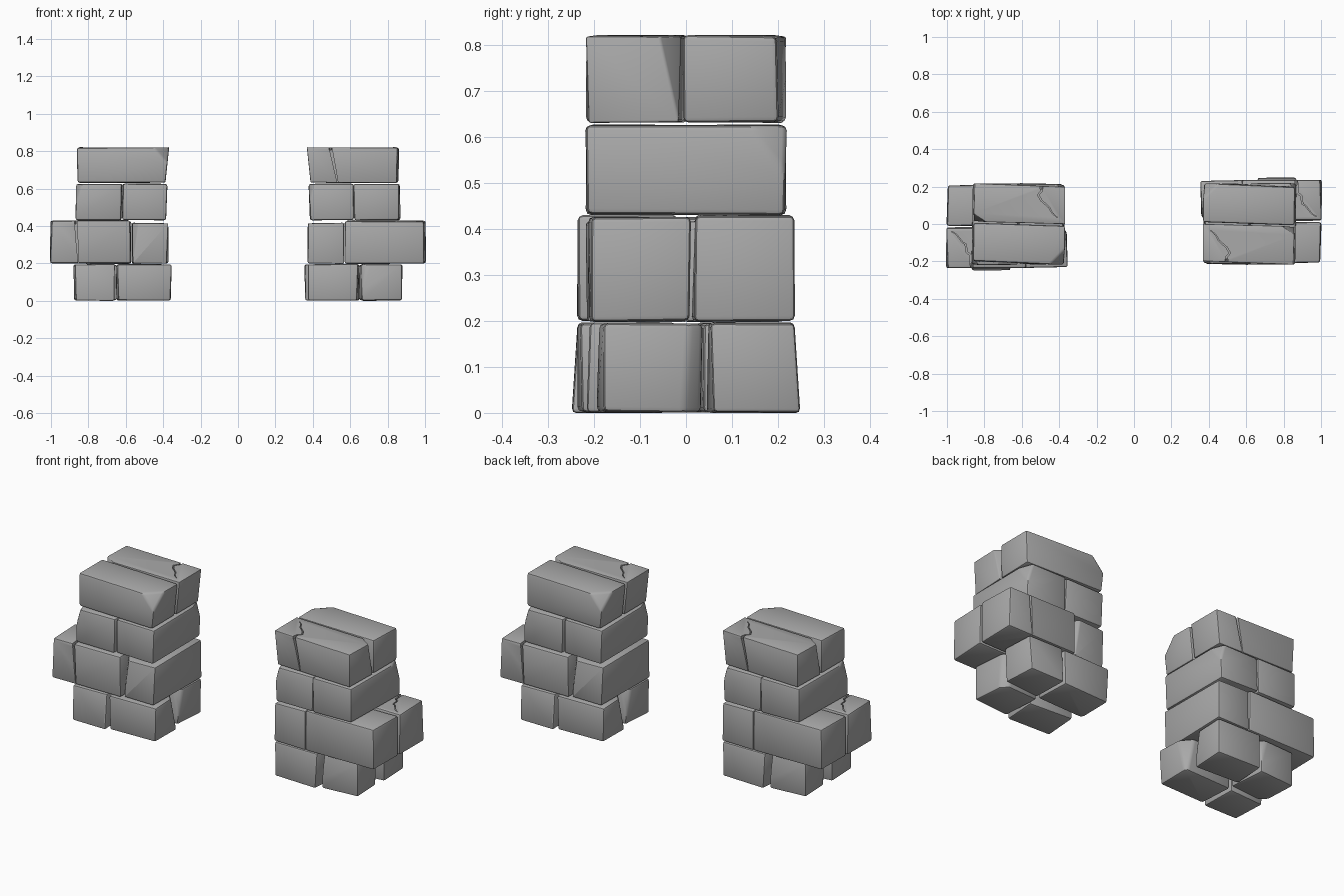
import bpy, bmesh, random
from math import radians
from mathutils import Vector, Matrix

random.seed(4)
if "Cube" in bpy.data.objects:
    bpy.data.objects.remove(bpy.data.objects["Cube"])

stone = bpy.data.materials.new("grey stone")
stone.use_nodes = True
stone.diffuse_color = (0.4, 0.4, 0.4, 1)
bsdf = stone.node_tree.nodes["Principled BSDF"]
bsdf.inputs["Base Color"].default_value = stone.diffuse_color
bsdf.inputs["Roughness"].default_value = 0.9


def add_object(name, bm):
    mesh = bpy.data.meshes.new(name)
    bmesh.ops.recalc_face_normals(bm, faces=bm.faces)
    bm.to_mesh(mesh)
    bm.free()
    obj = bpy.data.objects.new(name, mesh)
    bpy.context.collection.objects.link(obj)
    return obj


def chip(bm, points, centre):
    """Slice off the part of a block beyond the plane through three points."""
    a, b, c = map(Vector, points)
    normal = (b - a).cross(c - a).normalized()
    if normal.dot(centre - a) > 0:
        normal.negate()
    geom = bm.verts[:] + bm.edges[:] + bm.faces[:]
    cut = bmesh.ops.bisect_plane(bm, geom=geom, plane_co=a, plane_no=normal, clear_outer=True)
    edges = [e for e in cut["geom_cut"] if isinstance(e, bmesh.types.BMEdge)]
    if edges:
        bmesh.ops.holes_fill(bm, edges=edges)


def crack_cutter(path, place, low, high, width):
    """Thin jagged ribbon, extruded from low to high; place maps (u, v, depth) to 3D."""
    bm = bmesh.new()
    pts = [Vector(p) for p in path]
    left, right = [], []
    for i, p in enumerate(pts):
        d = (pts[min(i + 1, len(pts) - 1)] - pts[max(i - 1, 0)]).normalized()
        half = Vector((-d.y, d.x)) * width * (0.2 + 0.8 * i / (len(pts) - 1)) / 2
        left.append(p + half)
        right.append(p - half)
    loop = left + right[::-1]
    rings = [[bm.verts.new(place(p.x, p.y, k)) for p in loop] for k in (low, high)]
    bm.faces.new(rings[0])
    bm.faces.new(rings[1])
    for i in range(len(loop)):
        j = (i + 1) % len(loop)
        bm.faces.new((rings[0][i], rings[0][j], rings[1][j], rings[1][i]))
    obj = add_object("crack_cutter", bm)
    obj.hide_render = True
    return obj


def block(name, x, y, z, twist=0, chips=(), cracks=()):
    """Worn stone block: jittered box, chipped, rounded, cracked; one per pillar."""
    bm = bmesh.new()
    bmesh.ops.create_cube(bm, size=1)
    size = Vector((x[1] - x[0], y[1] - y[0], z[1] - z[0]))
    centre = Vector((sum(x), sum(y), sum(z))) / 2
    spin = Matrix.Rotation(radians(twist), 3, "Z")
    for v in bm.verts:
        wobble = Vector((random.uniform(-1, 1), random.uniform(-1, 1), random.uniform(-0.5, 0.3)))
        v.co = centre + spin @ (v.co * size) + wobble * 0.005
    for points in chips:
        chip(bm, points, centre)
    obj = add_object(name + "_left", bm)
    bevel = obj.modifiers.new("worn edges", "BEVEL")
    bevel.width, bevel.segments, bevel.limit_method = 0.011, 2, "ANGLE"
    bevel.angle_limit = radians(20)
    for cutter in cracks:
        cut = obj.modifiers.new("crack", "BOOLEAN")
        cut.object, cut.operation, cut.solver = cutter, "DIFFERENCE", "EXACT"
    # Bake the modifiers so the cutters can go
    bpy.context.view_layer.update()
    baked = bpy.data.meshes.new_from_object(obj.evaluated_get(bpy.context.evaluated_depsgraph_get()))
    obj.modifiers.clear()
    obj.data = baked
    for cutter in cracks:
        bpy.data.objects.remove(cutter)
    baked.materials.clear()
    baked.materials.append(stone)
    bpy.ops.object.select_all(action="DESELECT")
    obj.select_set(True)
    bpy.context.view_layer.objects.active = obj
    bpy.ops.object.shade_smooth_by_angle(angle=radians(35))
    # The other pillar is the same one turned half round
    twin = obj.copy()
    twin.name = name + "_right"
    twin.rotation_euler.z = radians(180)
    bpy.context.collection.objects.link(twin)


def flat(u, v, k):
    return (u, v, k)


def upright(u, v, k):
    return (u, k, v)


# Bottom course: four loose blocks with gaps between
z = (0.002, 0.196)
back_slope = [(0, 0.232, 0.2), (1, 0.236, 0.2), (0.5, 0.247, 0)]
block("base_front_inner", (0.38, 0.642), (-0.208, -0.02), z, -2,
      [[(0.37, -0.06, 0.2), (0.42, -0.01, 0.2), (0.38, -0.01, 0)]])
block("base_front_outer", (0.652, 0.868), (-0.185, 0.03), z, 3,
      [[(0.72, -0.2, 0.2), (0.65, -0.2, 0), (0.65, -0.16, 0.2)],
       [(0.88, -0.02, 0), (0.82, 0.045, 0), (0.87, 0.0, 0.2)]])
block("base_back_inner", (0.36, 0.648), (0.03, 0.234), z, 2,
      [[(0.36, 0.09, 0.2), (0.42, 0.02, 0.2), (0.36, 0.04, 0)]])
block("base_back_outer", (0.664, 0.872), (0.05, 0.248), z, 3, [back_slope])

# Second course: one crosswise block and two long ones that stick out
z = (0.2, 0.425)
block("second_inner", (0.377, 0.566), (-0.205, 0.215), (0.2, 0.416), 0,
      [[(0.53, 0.22, 0.42), (0.56, 0.22, 0.2), (0.56, 0.18, 0.42)]])
block("second_front", (0.572, 0.998), (-0.21, 0.008), z, 0)
shelf_top = [(0.975, 0.04), (0.95, 0.055), (0.915, 0.1), (0.9, 0.108), (0.895, 0.15), (0.875, 0.165), (0.868, 0.25)]
shelf_side = [(0.852, 0.19), (0.86, 0.3), (0.868, 0.44)]
block("second_back", (0.575, 1.0), (0.016, 0.232), (0.2, 0.43), 0,
      cracks=[crack_cutter(shelf_top, flat, 0.41, 0.46, 0.011),
              crack_cutter(shelf_side, upright, 0.208, 0.26, 0.014)])

# Third course: two crosswise blocks with chipped corners
z = (0.432, 0.626)
block("third_inner", (0.382, 0.616), (-0.215, 0.21), z, 0,
      [[(0.375, -0.13, 0.63), (0.41, -0.22, 0.63), (0.375, -0.22, 0.5)]])
block("third_outer", (0.622, 0.866), (-0.218, 0.215), z, 0,
      [[(0.872, 0.12, 0.63), (0.835, 0.22, 0.63), (0.872, 0.22, 0.5)]])

# Top course: two long blocks side by side, leaning outwards at the inner end
z = (0.632, 0.82)
lean = [(0.368, -1, 0.82), (0.368, 1, 0.82), (0.388, 0, 0.63)]
top_crack = [(0.41, -0.035), (0.435, -0.055), (0.455, -0.09), (0.495, -0.125), (0.512, -0.155), (0.495, -0.175), (0.49, -0.23)]
front_crack = [(0.535, 0.62), (0.515, 0.72), (0.49, 0.84)]
block("top_front", (0.362, 0.852), (-0.206, -0.006), z, -2,
      [lean, [(0.862, -0.06, 0.82), (0.79, -0.01, 0.82), (0.856, -0.015, 0.63)]],
      [crack_cutter(top_crack, flat, 0.805, 0.84, 0.011),
       crack_cutter(front_crack, upright, -0.24, -0.187, 0.016)])
block("top_back", (0.36, 0.857), (0.002, 0.206), z, -2,
      [lean, [(0.365, 0.13, 0.82), (0.45, 0.216, 0.82), (0.375, 0.216, 0.735)]])
